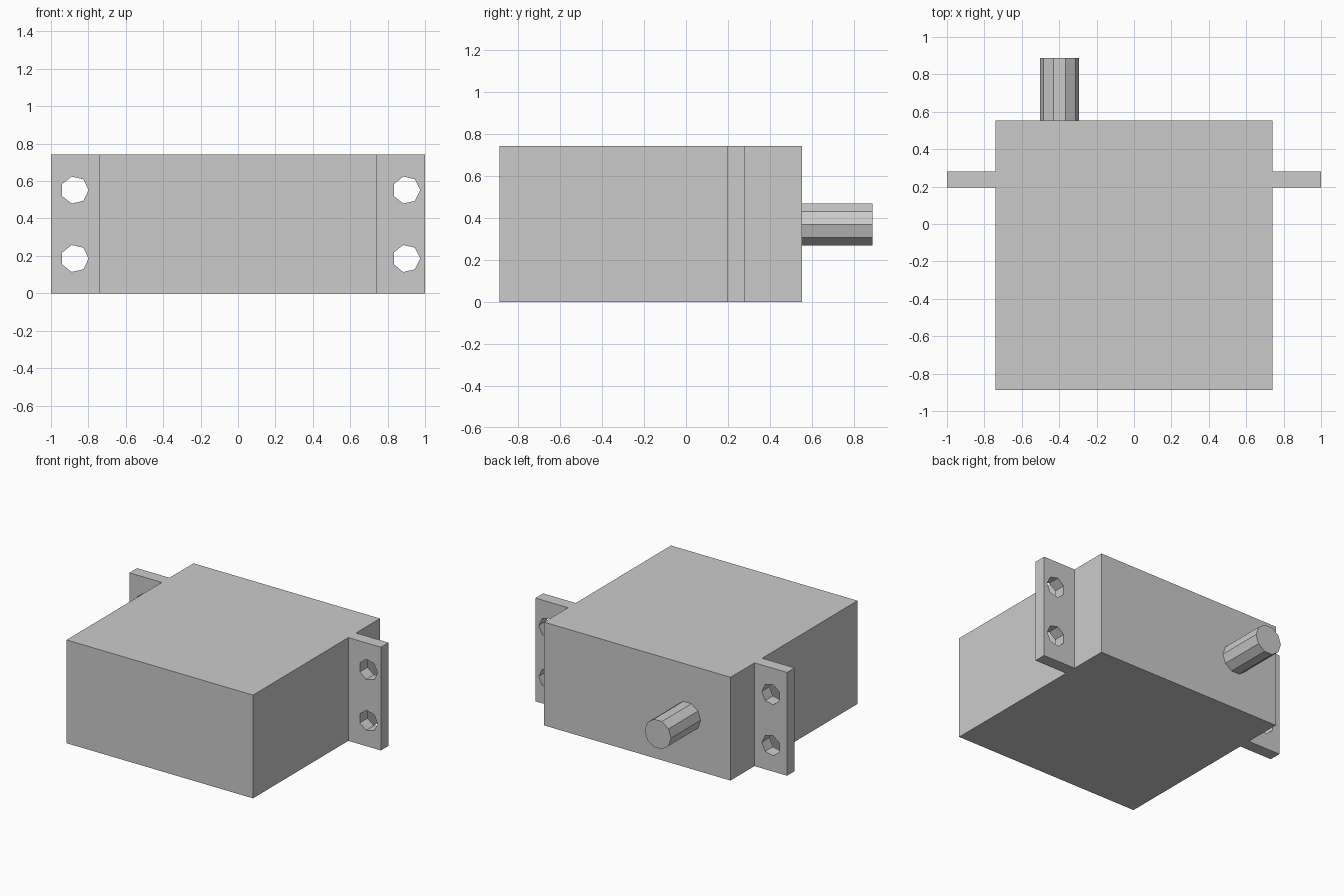
import bpy
import bmesh
from math import sin, cos, tau
from mathutils import Vector

cube = bpy.data.objects.get("Cube")
if cube:
    bpy.data.objects.remove(cube, do_unlink=True)

grey = bpy.data.materials.new("plain_grey")
grey.use_nodes = True
colour = (0.6, 0.6, 0.6, 1)
grey.diffuse_color = colour
grey.node_tree.nodes["Principled BSDF"].inputs["Base Color"].default_value = colour


def prism(name, outline, travel):
    """Extrude a closed outline of 3D points along the travel vector."""
    bm = bmesh.new()
    face = bm.faces.new([bm.verts.new(p) for p in outline])
    extruded = bmesh.ops.extrude_face_region(bm, geom=[face])["geom"]
    moved = [v for v in extruded if isinstance(v, bmesh.types.BMVert)]
    bmesh.ops.translate(bm, verts=moved, vec=Vector(travel))
    bmesh.ops.recalc_face_normals(bm, faces=bm.faces)
    mesh = bpy.data.meshes.new(name)
    bm.to_mesh(mesh)
    bm.free()
    mesh.materials.append(grey)
    obj = bpy.data.objects.new(name, mesh)
    bpy.context.collection.objects.link(obj)
    return obj


def rod(name, sides, radius, x, z, y_start, y_end):
    """Flat-sided rod running along y."""
    ring = [(x + radius * cos(tau * i / sides), y_start,
             z + radius * sin(tau * i / sides)) for i in range(sides)]
    return prism(name, ring, (0, y_end - y_start, 0))


# Main dimensions
height = 0.742
half_width = 0.741
front, back, shaft_end = -0.888, 0.553, 0.888
ear_front, ear_back = 0.194, 0.281

# Case with both mounting ears, from one mirrored plan outline
right_half = [(half_width, front), (half_width, ear_front), (1, ear_front),
              (1, ear_back), (half_width, ear_back), (half_width, back)]
plan = right_half + [(-x, y) for x, y in reversed(right_half)]
case = prism("case_with_ears", [(x, y, 0) for x, y in plan], (0, 0, height))

# Two screw holes through each ear
for x in (-0.873, 0.900):
    for z in (0.186, 0.552):
        cutter = rod("hole_cutter", 7, 0.074, x, z, ear_front - 0.1, ear_back + 0.1)
        cutter.hide_render = True
        cut = case.modifiers.new("screw_hole", 'BOOLEAN')
        cut.operation = 'DIFFERENCE'
        cut.solver = 'EXACT'
        cut.object = cutter
        bpy.context.view_layer.objects.active = case
        bpy.ops.object.modifier_apply(modifier=cut.name)
        bpy.data.objects.remove(cutter, do_unlink=True)

# Output shaft at the back
rod("output_shaft", 10, 0.105, -0.398, 0.369, back, shaft_end)
